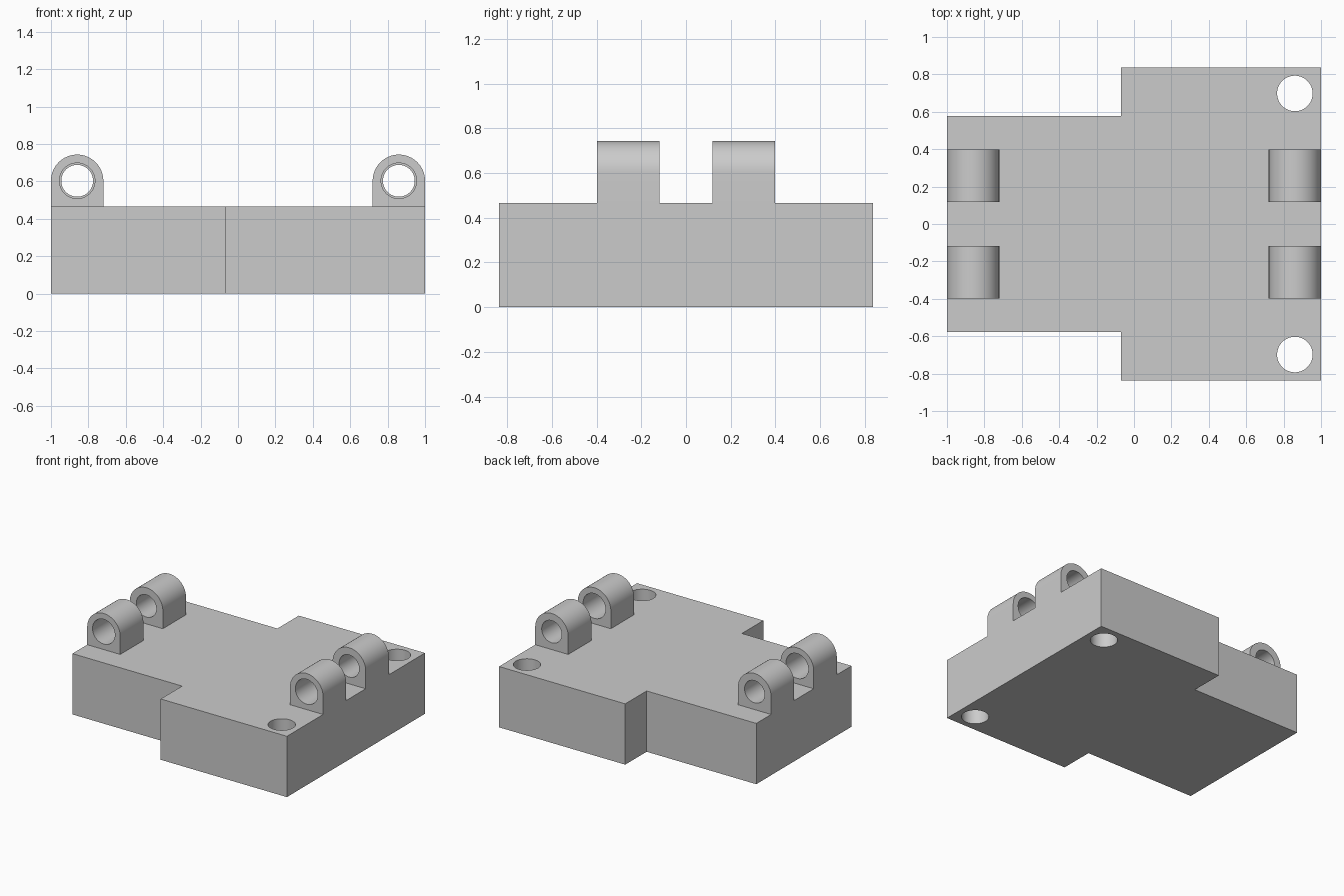
import bpy, bmesh, math

if "Cube" in bpy.data.objects:
    bpy.data.objects.remove(bpy.data.objects["Cube"])

grey = bpy.data.materials.new("plain grey")
grey.diffuse_color = (0.6, 0.6, 0.6, 1)
grey.use_nodes = True
grey.node_tree.nodes["Principled BSDF"].inputs["Base Color"].default_value = grey.diffuse_color


def arc(cx, cy, r, start, end, n):
    """Points along an arc, both ends included."""
    return [(cx + r * math.cos(a), cy + r * math.sin(a))
            for a in (start + (end - start) * i / n for i in range(n + 1))]


def circle(cx, cy, r, n=64):
    return arc(cx, cy, r, 0, math.tau, n)[:-1]


def extrude_profile(name, loops, depth, location, rotation=(0, 0, 0)):
    """Solid from an outline with holes, extruded evenly about its plane."""
    curve = bpy.data.curves.new(name, 'CURVE')
    curve.dimensions = '2D'
    curve.fill_mode = 'BOTH'
    curve.extrude = depth / 2
    for pts in loops:
        spline = curve.splines.new('POLY')
        spline.points.add(len(pts) - 1)
        for p, (x, y) in zip(spline.points, pts):
            p.co = (x, y, 0, 1)
        spline.use_cyclic_u = True
    obj = bpy.data.objects.new(name, curve)
    bpy.context.collection.objects.link(obj)
    bpy.ops.object.select_all(action='DESELECT')
    obj.select_set(True)
    bpy.context.view_layer.objects.active = obj
    bpy.ops.object.convert(target='MESH')
    obj = bpy.context.view_layer.objects.active
    obj.name = name

    # weld caps to walls and face everything outward
    bm = bmesh.new()
    bm.from_mesh(obj.data)
    bmesh.ops.remove_doubles(bm, verts=bm.verts, dist=1e-5)
    bmesh.ops.recalc_face_normals(bm, faces=bm.faces)
    bm.to_mesh(obj.data)
    bm.free()
    obj.location, obj.rotation_euler = location, rotation
    obj.data.materials.clear()
    obj.data.materials.append(grey)
    bpy.ops.object.shade_smooth_by_angle(angle=math.radians(30))
    return obj


BASE_H = 0.466     # base thickness
STEP_X = -0.07     # where the base widens
NARROW, WIDE = 0.577, 0.836
LUG_X, LUG_R, LUG_Z = 0.86, 0.14, 0.603

# Stepped base block with two vertical bolt holes
outline = [(-1, -NARROW), (STEP_X, -NARROW), (STEP_X, -WIDE), (1, -WIDE),
           (1, WIDE), (STEP_X, WIDE), (STEP_X, NARROW), (-1, NARROW)]
bolt_holes = [circle(0.86, s * 0.698, 0.095) for s in (-1, 1)]
extrude_profile("base_block", [outline] + bolt_holes, BASE_H, (0, 0, BASE_H / 2))

# Four round-topped hinge lugs; the rear pair has the slightly smaller bore
for end, y, bore in (("front", -0.258, 0.095), ("rear", 0.258, 0.085)):
    for side, sx in (("left", -1), ("right", 1)):
        drop = BASE_H - LUG_Z
        profile = [(-LUG_R, drop), (LUG_R, drop)] + arc(0, 0, LUG_R, 0, math.pi, 32)
        extrude_profile(f"{end}_{side}_lug", [profile, circle(0, 0, bore)], 0.28,
                        (sx * LUG_X, y, LUG_Z), (math.pi / 2, 0, 0))
